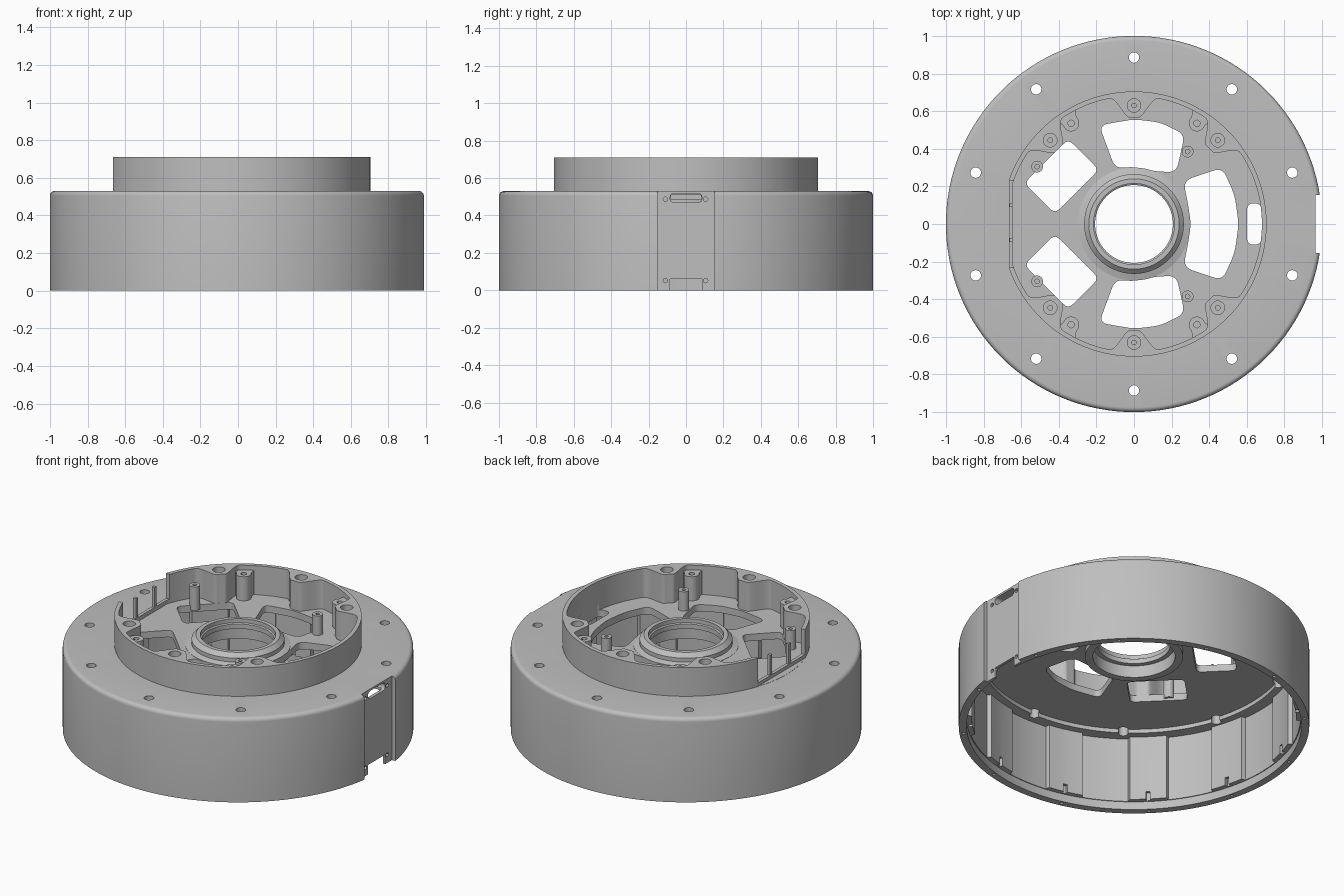
import bpy, bmesh, math
from mathutils import Matrix, Vector

if "Cube" in bpy.data.objects:
    bpy.data.objects.remove(bpy.data.objects["Cube"], do_unlink=True)

grey = bpy.data.materials.new("light grey metal")
grey.use_nodes = True
grey.diffuse_color = (0.52, 0.52, 0.52, 1)
grey.node_tree.nodes["Principled BSDF"].inputs["Base Color"].default_value = (0.52, 0.52, 0.52, 1)


def make(name, bm):
    bmesh.ops.recalc_face_normals(bm, faces=bm.faces[:])
    me = bpy.data.meshes.new(name)
    bm.to_mesh(me)
    bm.free()
    me.materials.append(grey)
    ob = bpy.data.objects.new(name, me)
    bpy.context.scene.collection.objects.link(ob)
    return ob


def prism(name, pts, z0, z1, matrix=None):
    """Extrude a 2D outline from z0 to z1."""
    bm = bmesh.new()
    low = [bm.verts.new((x, y, z0)) for x, y in pts]
    top = [bm.verts.new((x, y, z1)) for x, y in pts]
    bm.faces.new(low)
    bm.faces.new(top)
    for i in range(len(pts)):
        j = (i + 1) % len(pts)
        bm.faces.new((low[i], low[j], top[j], top[i]))
    if matrix:
        bm.transform(matrix)
    return make(name, bm)


def lathe(name, profile, n=128):
    """Revolve a closed (radius, z) profile around z."""
    bm = bmesh.new()
    rings = [[bm.verts.new((r * math.cos(math.tau * i / n), r * math.sin(math.tau * i / n), z))
              for r, z in profile] for i in range(n)]
    for i in range(n):
        a, b = rings[i], rings[(i + 1) % n]
        for k in range(len(profile)):
            m = (k + 1) % len(profile)
            bm.faces.new((a[k], b[k], b[m], a[m]))
    return make(name, bm)


def circle(x, y, r, n=24):
    return [(x + r * math.cos(math.tau * i / n), y + r * math.sin(math.tau * i / n)) for i in range(n)]


def rect(x0, y0, x1, y1):
    return [(x0, y0), (x1, y0), (x1, y1), (x0, y1)]


def rounded(pts, rad, steps=5):
    """Round every corner of an outline."""
    out = []
    for i, p in enumerate(pts):
        p = Vector(p)
        a, b = Vector(pts[i - 1]) - p, Vector(pts[(i + 1) % len(pts)]) - p
        a = a.normalized() * min(rad, a.length * 0.48)
        b = b.normalized() * min(rad, b.length * 0.48)
        for s in range(steps + 1):
            t = s / steps
            out.append(tuple(p + a * (1 - t) ** 2 + b * t ** 2))
    return out


def polar(r, deg):
    return r * math.cos(math.radians(deg)), r * math.sin(math.radians(deg))


def cut(ob, pts, z0, z1, matrix=None):
    c = prism("cutter", pts, z0, z1, matrix)
    mod = ob.modifiers.new("cut", "BOOLEAN")
    mod.operation, mod.solver, mod.object = "DIFFERENCE", "EXACT", c
    bpy.context.view_layer.objects.active = ob
    bpy.ops.object.modifier_apply(modifier=mod.name)
    me = c.data
    bpy.data.objects.remove(c)
    bpy.data.meshes.remove(me)


big_angles = [s * a for a in (45, 90, 135) for s in (1, -1)]
small_angles = [s * a for a in (58, 122) for s in (1, -1)]


def pocket():
    """Pocket outline that swerves inwards around each large boss."""
    pts = []
    for i in range(480):
        d = i * 0.75 - 180
        r = 0.68
        for a in big_angles:
            off = abs((d - a + 180) % 360 - 180)
            t = min(1, max(0, (off - 2.5) / 8.5))
            r = min(r, 0.567 + 0.113 * t * t * (3 - 2 * t))
        c = math.cos(math.radians(d))
        if c < 0:
            r = min(r, 0.645 / -c)
        pts.append(polar(r, d))
    return pts


# Housing: wide drum with a rounded shoulder and a raised rim
shoulder = [(0.975 + 0.025 * math.cos(math.radians(a)), 0.505 + 0.025 * math.sin(math.radians(a)))
            for a in range(0, 91, 18)]
body = lathe("housing", [(0.25, 0), (1, 0)] + shoulder + [(0.705, 0.53), (0.705, 0.71), (0.25, 0.71)])

# Lower cavity with twelve pads, plain lower lip, and the floor recess above it
cavity = []
for k in range(24):
    half, r = (6.5, 0.925) if k % 2 else (8.0, 0.95)
    cavity += [polar(r, k * 15 - half + half * 2 * s / 4) for s in range(5)]
cut(body, cavity, -0.1, 0.46)
cut(body, circle(0, 0, 0.955, 128), -0.1, 0.05)
cut(body, circle(0, 0, 0.88, 128), -0.1, 0.485)

# Upper pocket, flat side of the rim and its opening
cut(body, pocket(), 0.528, 0.8)
cut(body, rect(-0.8, -0.5, -0.665, 0.5), 0.531, 0.8)
cut(body, rect(-0.8, -0.232, -0.6, 0.232), 0.553, 0.8)

# Floor windows
side_window = rounded([(0.30, 0), (0.292, -0.08), (0.262, -0.23), (0.47, -0.30), (0.535, -0.155),
                       (0.557, 0), (0.535, 0.155), (0.47, 0.30), (0.262, 0.23), (0.292, 0.08)], 0.05)
end_window = rounded([(-0.10, 0.295), (0, 0.305), (0.11, 0.28), (0.225, 0.275), (0.27, 0.475),
                      (0.14, 0.54), (0, 0.557), (-0.185, 0.525)], 0.045)
diamond = rounded(rect(-0.165, -0.115, 0.165, 0.115), 0.035)
cut(body, side_window, 0.35, 0.6)
for s in (1, -1):
    cut(body, [(x, s * y) for x, y in end_window], 0.35, 0.6)
    c = math.sqrt(0.5)
    cut(body, [(-0.385 + c * (x - y), s * (0.253 + c * (x + y))) for x, y in diamond], 0.35, 0.6)
cut(body, rounded(rect(0.6, -0.11, 0.68, 0.11), 0.04), 0.3, 0.56)

# Flange screw holes
for k in range(10):
    cut(body, circle(*polar(0.885, 18 + 36 * k), 0.028), -0.1, 0.6)

# Large boss screw holes
for a in big_angles:
    x, y = polar(0.63, a)
    cut(body, circle(x, y, 0.036), 0.66, 0.8)
    cut(body, circle(x, y, 0.012, 12), 0.56, 0.8)

# Pad notches and small holes in the bottom edge
for k in range(12):
    spin = Matrix.Rotation(math.radians(15 + 30 * k), 4, "Z")
    cut(body, rect(0.90, -0.012, 0.945, 0.012), 0.03, 0.10, spin)
    cut(body, circle(0.976, 0, 0.01, 12), -0.1, 0.04, spin)

# Connector flat on the left side: slot, lower notch and four screw holes
cut(body, rect(0.965, -0.153, 1.1, 0.153), -0.1, 0.8)
to_side = Matrix(((0, 0, 1, 0), (1, 0, 0, 0), (0, 1, 0, 0), (0, 0, 0, 1)))
cut(body, rounded(rect(-0.085, 0.47, 0.085, 0.518), 0.024), 0.87, 1.1, to_side)
cut(body, rect(0.86, -0.08, 0.945, 0.08), 0.3, 0.51)
cut(body, rect(-0.085, -0.1, 0.085, 0.06), 0.86, 1.1, to_side)
for y in (-0.11, 0.105):
    for z in (0.052, 0.487):
        cut(body, circle(y, z, 0.012, 12), 0.935, 1.1, to_side)

# Central bearing hub
hub = lathe("bearing_hub", [(0.235, 0.455), (0.28, 0.455), (0.28, 0.50), (0.30, 0.50), (0.30, 0.530),
                            (0.265, 0.54), (0.265, 0.565), (0.24, 0.59), (0.215, 0.59), (0.215, 0.565),
                            (0.207, 0.56), (0.207, 0.53), (0.235, 0.53)], 96)
parts = [body, hub]

# Small rim bosses, lower than the rim, with screw holes
lobe = [(0.69, -0.06), (0.69, 0.06), (0.665, 0.05)]
lobe += [(0.631 + 0.043 * math.cos(math.radians(a)), 0.043 * math.sin(math.radians(a)))
         for a in range(75, 286, 15)] + [(0.665, -0.05)]
for a in small_angles:
    boss = prism("small_rim_boss", lobe, 0.51, 0.68, Matrix.Rotation(math.radians(a), 4, "Z"))
    cut(boss, circle(*polar(0.631, a), 0.017, 16), 0.58, 0.8)
    parts.append(boss)

# Board standoffs with screw holes
for x, y in ((0.285, 0.385), (-0.515, 0.305)):
    for s in (1, -1):
        post = prism("standoff", circle(x, s * y, 0.031), 0.5, 0.65)
        cut(post, circle(x, s * y, 0.012, 12), 0.56, 0.7)
        parts.append(post)

# Thin guide posts in the rim opening
for y in (0.1, -0.085):
    parts.append(prism("guide_post", rect(-0.663, y - 0.01, -0.645, y + 0.01), 0.52, 0.68))

bpy.ops.object.select_all(action="DESELECT")
for ob in parts:
    ob.select_set(True)
bpy.context.view_layer.objects.active = body
bpy.ops.object.shade_smooth_by_angle(angle=math.radians(30))
